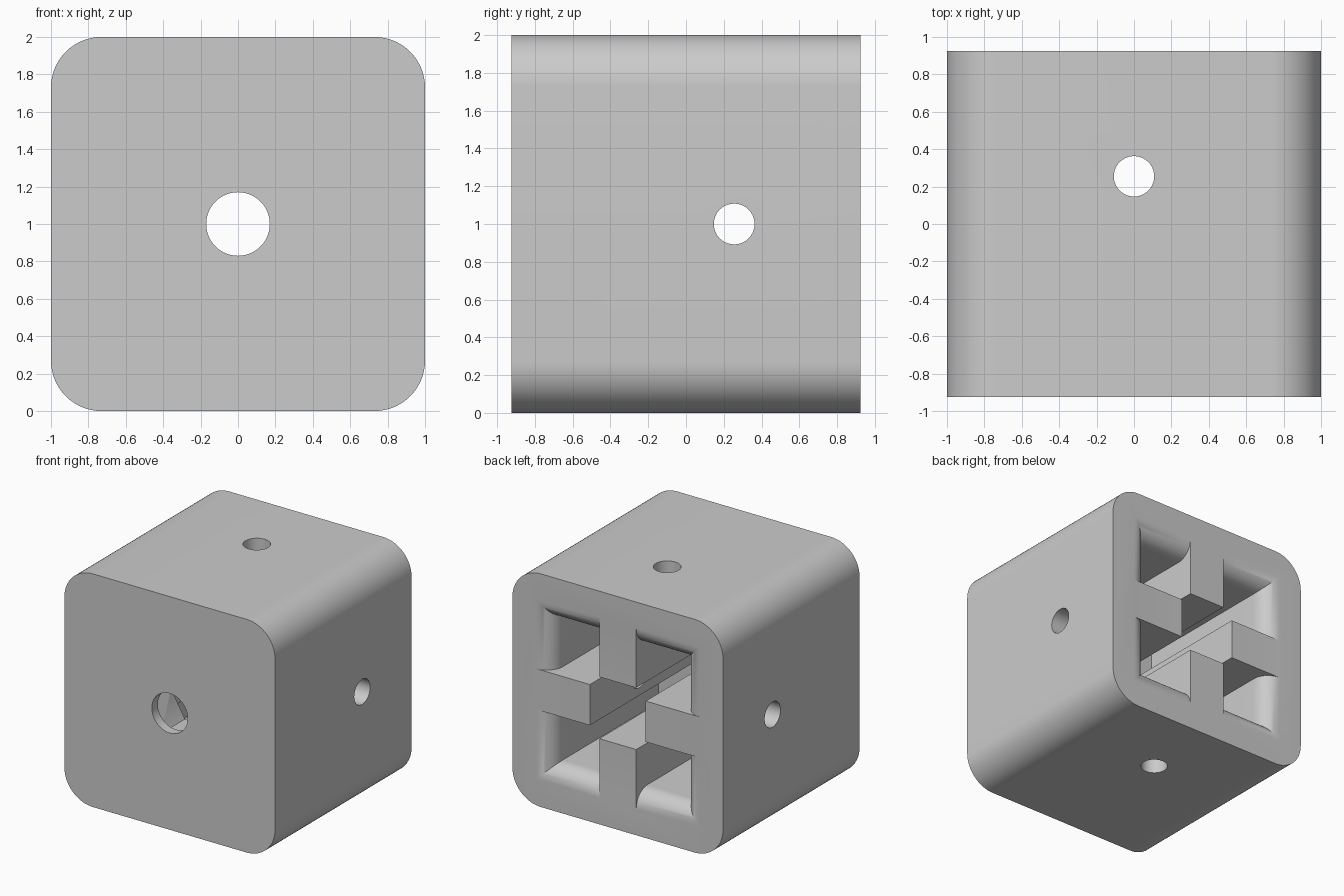
import bpy
import bmesh
from math import sin, cos, pi, radians

if "Cube" in bpy.data.objects:
    bpy.data.objects.remove(bpy.data.objects["Cube"], do_unlink=True)

DEPTH = 0.925        # half depth of the block
PLATE = -0.52        # inner face of the thick front plate
WALL = 0.625         # half width of the cavity
LIP = 0.15           # radius of the rounded mouth
RIB = 0.175          # half thickness of a rib
CORE = 0.265         # half width of the free centre


def loft(name, sections):
    """Solid through (y, outline) sections; outlines are (x, z) about the centre."""
    bm = bmesh.new()
    rings = [[bm.verts.new((x, y, z + 1)) for x, z in pts] for y, pts in sections]
    for a, b in zip(rings, rings[1:]):
        for i in range(len(a)):
            j = (i + 1) % len(a)
            bm.faces.new((a[i], a[j], b[j], b[i]))
    bm.faces.new(rings[0])
    bm.faces.new(rings[-1])
    bmesh.ops.recalc_face_normals(bm, faces=bm.faces)
    mesh = bpy.data.meshes.new(name)
    bm.to_mesh(mesh)
    bm.free()
    obj = bpy.data.objects.new(name, mesh)
    bpy.context.collection.objects.link(obj)
    return obj


def prism(name, pts, y0, y1):
    return loft(name, [(y0, pts), (y1, pts)])


def rect(x0, x1, z0, z1):
    return [(x0, z0), (x1, z0), (x1, z1), (x0, z1)]


def square(h):
    return rect(-h, h, -h, h)


def polygon(radius, sides):
    return [(radius * cos(2 * pi * i / sides), radius * sin(2 * pi * i / sides))
            for i in range(sides)]


def rounded_square(h, r, steps=16):
    pts = []
    for k, (sx, sz) in enumerate([(1, 1), (-1, 1), (-1, -1), (1, -1)]):
        for i in range(steps + 1):
            a = (k + i / steps) * pi / 2
            pts.append((sx * (h - r) + r * cos(a), sz * (h - r) + r * sin(a)))
    return pts


def cut(target, cutter):
    mod = target.modifiers.new("cut", 'BOOLEAN')
    mod.operation = 'DIFFERENCE'
    mod.solver = 'EXACT'
    mod.object = cutter
    bpy.ops.object.select_all(action='DESELECT')
    bpy.context.view_layer.objects.active = target
    target.select_set(True)
    bpy.ops.object.modifier_apply(modifier=mod.name)
    bpy.data.objects.remove(cutter, do_unlink=True)


# Block with four rounded long edges
block = prism("block", rounded_square(1, 0.27), -DEPTH, DEPTH)

# Cavity with a rounded mouth, open at the back
sections = [(PLATE, square(WALL))]
for i in range(13):
    a = i / 12 * pi / 2
    sections.append((DEPTH - LIP + LIP * sin(a), square(WALL + LIP * (1 - cos(a)))))
sections.append((DEPTH + 0.1, square(WALL + LIP)))
cavity = loft("cavity_cutter", sections)

# Four ribs stay standing inside the cavity
for outline in (rect(CORE, 1.2, -RIB, RIB), rect(-1.2, -CORE, -RIB, RIB),
                rect(-RIB, RIB, CORE, 1.2), rect(-RIB, RIB, -1.2, -CORE)):
    cut(cavity, prism("rib", outline, PLATE - 0.1, DEPTH + 0.2))
cut(block, cavity)

# Front bolt hole with a six-sided nut recess behind it
cut(block, prism("nut_recess", polygon(0.28, 6), -DEPTH + 0.08, PLATE + 0.01))
cut(block, prism("front_hole", polygon(0.17, 48), -DEPTH - 0.1, 0))

# Cross holes through walls and ribs
for axis in range(2):
    outline = polygon(0.108, 40)
    drill = prism("cross_hole", outline, -1.2, 1.2)
    for v in drill.data.vertices:
        x, y, z = v.co.x, v.co.y, v.co.z - 1
        v.co = (y, 0.255 + x, 1 + z) if axis == 0 else (x, 0.255 + z, 1 + y)
    if axis == 0:
        drill.data.flip_normals()
    else:
        drill.data.flip_normals()
    cut(block, drill)

# Grey plastic
grey = bpy.data.materials.new("light_grey")
grey.use_nodes = True
grey.diffuse_color = (0.6, 0.6, 0.6, 1)
grey.node_tree.nodes["Principled BSDF"].inputs["Base Color"].default_value = (0.6, 0.6, 0.6, 1)
block.data.materials.clear()
block.data.materials.append(grey)
for p in block.data.polygons:
    p.material_index = 0
bpy.context.view_layer.objects.active = block
block.select_set(True)
bpy.ops.object.shade_smooth_by_angle(angle=radians(30))
